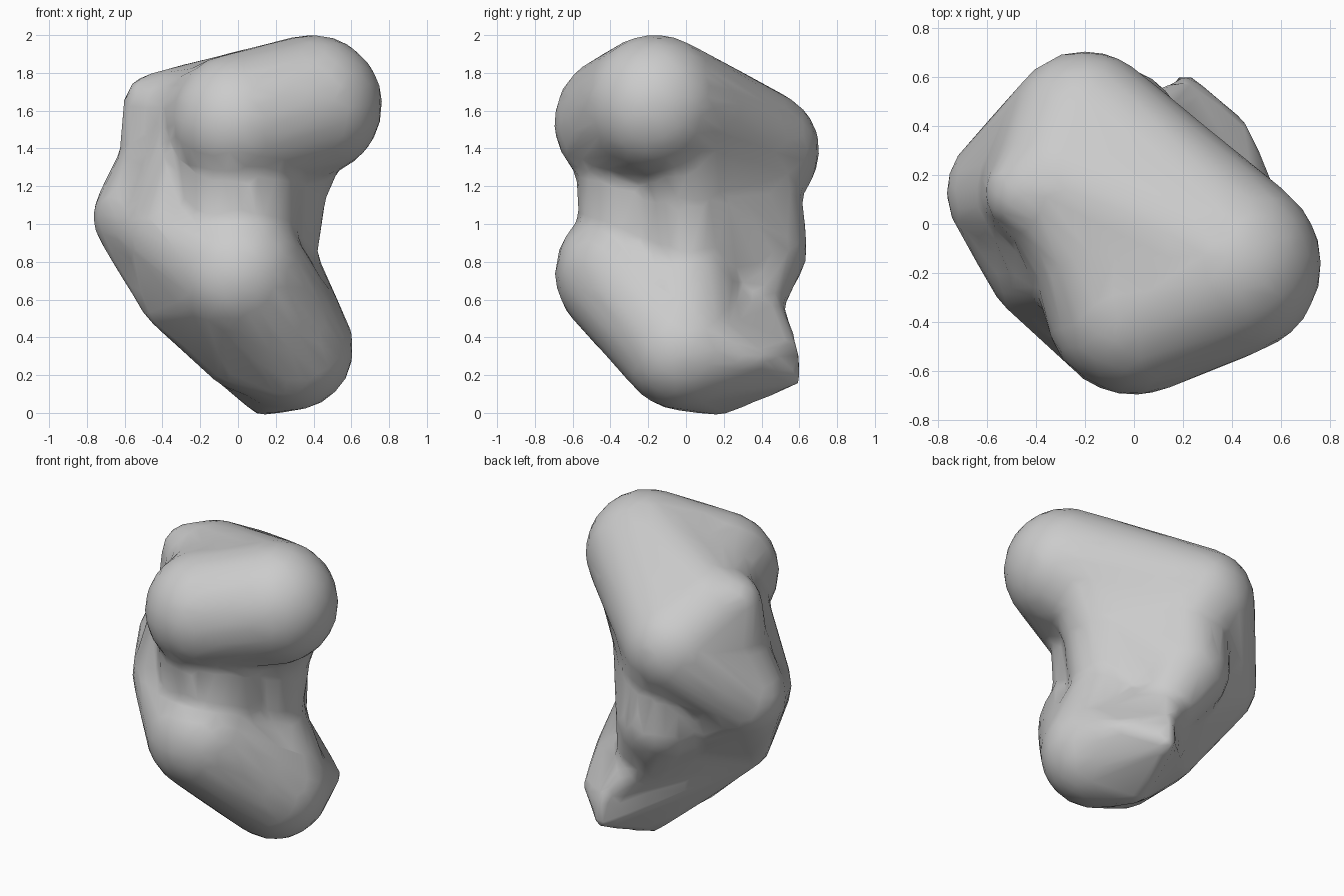
import bpy, bmesh
from mathutils import Matrix

cube = bpy.data.objects.get("Cube")
if cube:
    bpy.data.objects.remove(cube, do_unlink=True)

# Lobes of the rock: centre and radius
LOBES = {
    # head
    "top_right": (0.39, -0.165, 1.628, 0.378),
    "top_front": (0.00, -0.335, 1.54, 0.367),
    "top_left": (-0.28, 0.16, 1.53, 0.31),
    "top_corner": (-0.44, 0.13, 1.63, 0.17),
    "top_back": (-0.20, 0.385, 1.39, 0.325),
    "brow": (-0.10, -0.10, 1.53, 0.33),
    "arm": (0.30, -0.02, 1.42, 0.27),
    # neck
    "neck_high": (0.00, -0.24, 1.30, 0.345),
    "neck_low": (0.00, -0.23, 1.02, 0.34),
    "core": (-0.06, 0.07, 1.05, 0.40),
    # flat wall on the right and back
    "wall_right_high": (0.20, 0.00, 1.20, 0.275),
    "wall_right_low": (0.15, 0.00, 0.80, 0.265),
    "wall_back_high": (-0.10, 0.34, 1.20, 0.27),
    "wall_back_low": (-0.08, 0.37, 0.87, 0.275),
    # left side and belly
    "flank": (-0.33, 0.15, 1.29, 0.31),
    "side_left": (-0.51, 0.13, 1.04, 0.26),
    "side_front": (-0.34, -0.15, 0.95, 0.27),
    "shoulder": (-0.26, -0.12, 1.25, 0.27),
    "belly": (0.00, -0.33, 0.74, 0.367),
    # underside and foot
    "under": (-0.10, -0.07, 0.50, 0.26),
    "shin": (0.02, -0.08, 0.34, 0.225),
    "slope": (-0.15, 0.20, 0.80, 0.22),
    "foot": (0.285, -0.02, 0.34, 0.33),
    "heel": (0.06, 0.32, 0.56, 0.18),
    "spur": (-0.43, -0.12, 0.54, 0.07),
    "toe": (0.12, 0.18, 0.03, 0.05),
    "hook_right": (0.42, 0.38, 0.29, 0.055),
    "hook_high": (0.20, 0.56, 0.34, 0.04),
    "hook_low": (0.21, 0.575, 0.18, 0.04),
}

# Groups of lobes that are wrapped together in one convex skin
SKINS = [
    ("top_right", "top_front", "brow"),
    ("top_right", "brow", "top_left", "top_back"),
    ("brow", "top_left", "core"),
    ("top_corner", "top_left", "flank"),
    ("top_left", "top_back", "flank"),
    ("top_back", "flank", "side_left"),
    ("shoulder", "flank", "core"),
    ("shoulder", "side_front", "core"),
    ("shoulder", "brow"),
    ("top_back", "wall_back_high"),
    ("arm", "wall_right_high", "wall_back_high", "top_back"),
    ("wall_right_high", "wall_right_low", "wall_back_high", "wall_back_low"),
    ("neck_high", "core"),
    ("neck_low", "core"),
    ("neck_high", "neck_low"),
    ("side_left", "side_front", "core"),
    ("side_front", "belly"),
    ("side_left", "slope", "spur"),
    ("side_front", "spur", "belly", "under"),
    ("belly", "foot", "under", "shin"),
    ("wall_right_low", "foot", "under"),
    ("wall_back_low", "heel", "slope"),
    ("heel", "hook_high", "foot"),
    ("slope", "spur", "toe", "hook_high", "under"),
    ("foot", "under", "spur", "toe", "hook_low"),
    ("foot", "toe", "hook_right", "hook_high", "hook_low"),
]


def skin(body, names):
    """Add the convex hull of the named lobes to the body mesh."""
    bm = bmesh.new()
    for name in names:
        x, y, z, r = LOBES[name]
        bmesh.ops.create_icosphere(bm, subdivisions=3, radius=r,
                                   matrix=Matrix.Translation((x, y, z)))
    bmesh.ops.delete(bm, geom=bm.faces[:] + bm.edges[:], context="EDGES_FACES")
    bmesh.ops.convex_hull(bm, input=bm.verts[:])
    loose = [v for v in bm.verts if not v.link_faces]
    bmesh.ops.delete(bm, geom=loose, context="VERTS")
    bmesh.ops.recalc_face_normals(bm, faces=bm.faces[:])
    tmp = bpy.data.meshes.new("skin")
    bm.to_mesh(tmp)
    bm.free()
    body.from_mesh(tmp)
    bpy.data.meshes.remove(tmp)


body = bmesh.new()
for group in SKINS:
    skin(body, group)
mesh = bpy.data.meshes.new("rock_body")
body.to_mesh(mesh)
body.free()
rock = bpy.data.objects.new("rock_body", mesh)
bpy.context.collection.objects.link(rock)
bpy.context.view_layer.objects.active = rock
rock.select_set(True)

# Fuse the skins, soften the joins and reduce to a coarse surface
fuse = rock.modifiers.new("fuse", "REMESH")
fuse.mode = "VOXEL"
fuse.voxel_size = 0.03
soften = rock.modifiers.new("soften", "SMOOTH")
soften.factor = 0.5
soften.iterations = 10
coarse = rock.modifiers.new("coarse", "DECIMATE")
coarse.ratio = 0.06
for m in [m.name for m in rock.modifiers]:
    bpy.ops.object.modifier_apply(modifier=m)

# Plain grey stone
stone = bpy.data.materials.new("grey_stone")
stone.use_nodes = True
grey = (0.6, 0.6, 0.6, 1)
stone.diffuse_color = grey
stone.node_tree.nodes["Principled BSDF"].inputs["Base Color"].default_value = grey
rock.data.materials.clear()
rock.data.materials.append(stone)
bpy.ops.object.shade_smooth_by_angle(angle=0.6)
